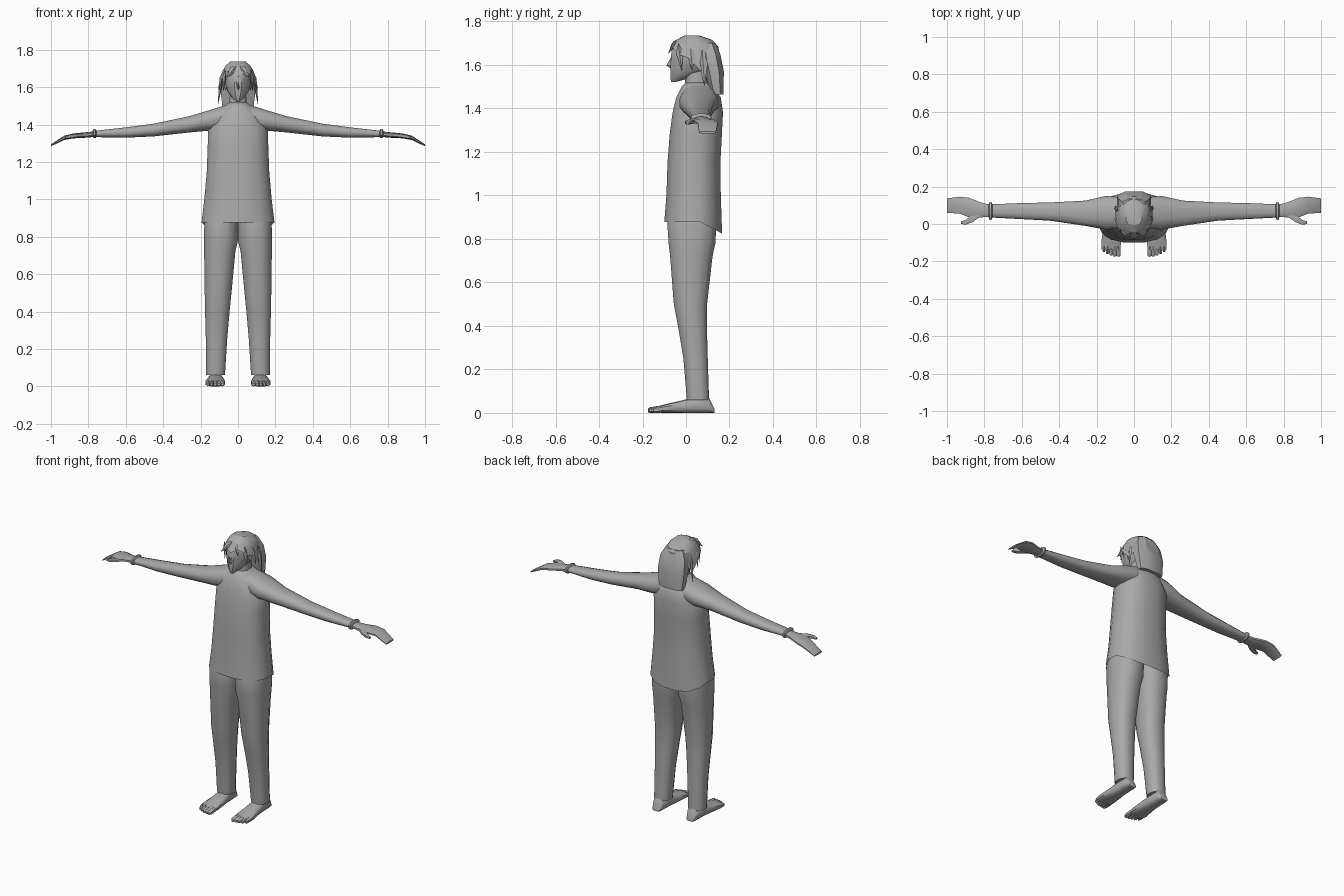
import bpy, bmesh, math
from mathutils import Vector

cube = bpy.data.objects.get("Cube")
if cube:
    bpy.data.objects.remove(cube, do_unlink=True)

grey = bpy.data.materials.new("plain grey")
grey.use_nodes = True
shade = (.4, .4, .4, 1)
grey.diffuse_color = shade
grey.node_tree.nodes["Principled BSDF"].inputs["Base Color"].default_value = shade


def finish(name, bm, mirror=False, angle=50):
    """Turn a bmesh into a shaded object, optionally mirrored across x."""
    bmesh.ops.recalc_face_normals(bm, faces=bm.faces)
    mesh = bpy.data.meshes.new(name)
    bm.to_mesh(mesh)
    bm.free()
    mesh.materials.append(grey)
    obj = bpy.data.objects.new(name, mesh)
    bpy.context.collection.objects.link(obj)
    if mirror:
        obj.modifiers.new("mirror", 'MIRROR').use_mirror_merge = False
    bpy.ops.object.select_all(action='DESELECT')
    obj.select_set(True)
    bpy.context.view_layer.objects.active = obj
    bpy.ops.object.shade_smooth_by_angle(angle=math.radians(angle))
    return obj


def ring(axis, at, a0, a1, b0, b1, sides, power):
    """Rounded outline between two bounds, square to the axis."""
    points = []
    for i in range(sides):
        t = math.tau * (i + .5) / sides
        c, s = math.cos(t), math.sin(t)
        a = math.copysign(abs(c) ** (2 / power), c)
        b = math.copysign(abs(s) ** (2 / power), s)
        scale = max(abs(math.cos(math.pi / sides)), .9) ** (2 / power)
        p = [(a0 + a1 + (a1 - a0) * a / scale) / 2,
             (b0 + b1 + (b1 - b0) * b / scale) / 2]
        p.insert(axis, at)
        points.append(Vector(p))
    return points


def loft(name, axis, rows, sides=12, power=2.4, mirror=False, caps=(True, True),
         angle=50, bend=None):
    """Skin a run of outlines; bend may move each point of the last one."""
    bm = bmesh.new()
    outlines = [ring(axis, *row, sides, power) for row in rows]
    if bend:
        outlines[-1] = [bend(i, p) for i, p in enumerate(outlines[-1])]
    loops = [[bm.verts.new(p) for p in o] for o in outlines]
    for low, high in zip(loops, loops[1:]):
        for i in range(sides):
            j = (i + 1) % sides
            bm.faces.new((low[i], low[j], high[j], high[i]))
    for cap, loop in zip(caps, (loops[0], loops[-1])):
        if cap:
            bm.faces.new(loop)
    return finish(name, bm, mirror, angle)


def spike(name, root, tip, across, depth, mirror=True):
    """Pointed four-sided lock, fullest a third of the way along."""
    bm = bmesh.new()
    root, tip, across, depth = map(Vector, (root, tip, across, depth))
    mid = root.lerp(tip, .35)
    ends = [bm.verts.new(root), bm.verts.new(tip)]
    belt = [bm.verts.new(mid + d) for d in (across, depth, -across, -depth)]
    for i in range(4):
        for end in ends:
            bm.faces.new((belt[i], belt[(i + 1) % 4], end))
    return finish(name, bm, mirror, 20)


# Loose shirt, open at the hem, which dips at the back
def hem(i, p):
    p.z -= max(0, p.y - .07) * .55
    return p


loft("shirt", 2, [
    (1.52, -.045, .045, .0, .1), (1.5, -.07, .07, -.02, .13),
    (1.45, -.125, .125, -.045, .16), (1.38, -.16, .16, -.062, .17),
    (1.28, -.162, .162, -.075, .165), (1.15, -.167, .167, -.085, .158),
    (1.0, -.18, .18, -.09, .16), (.877, -.195, .195, -.1, .166)],
    sides=16, caps=(True, False), bend=hem)

# Sleeves and cuffs
loft("sleeve", 0, [
    (.03, -.02, .14, 1.38, 1.515), (.15, -.03, .15, 1.368, 1.478),
    (.26, -.01, .125, 1.358, 1.445), (.45, .018, .115, 1.337, 1.405),
    (.6, .026, .112, 1.33, 1.385), (.77, .035, .105, 1.333, 1.366)],
    mirror=True)
loft("cuff", 0, [
    (.757, .035, .105, 1.335, 1.368), (.762, .022, .118, 1.327, 1.376),
    (.772, .022, .118, 1.327, 1.376), (.777, .035, .105, 1.335, 1.368)],
    mirror=True, angle=30)

# Mitten-like hands with a separate thumb
loft("hand", 0, [
    (.76, .04, .1, 1.335, 1.364), (.82, .035, .116, 1.33, 1.358),
    (.88, .035, .14, 1.327, 1.352), (.93, .055, .146, 1.318, 1.34),
    (1.0, .06, .137, 1.284, 1.294)], sides=10, mirror=True)
loft("thumb", 0, [
    (.82, .04, .07, 1.335, 1.355), (.865, .008, .05, 1.33, 1.352),
    (.9, -.004, .022, 1.325, 1.347), (.925, .0, .015, 1.325, 1.337)],
    sides=6, mirror=True)

# Trousers
loft("trouser_leg", 2, [
    (.95, .0, .165, -.07, .135), (.87, .0, .18, -.086, .14),
    (.78, .0, .182, -.08, .135), (.72, .014, .181, -.073, .122),
    (.5, .035, .178, -.056, .097), (.4, .045, .176, -.037, .096),
    (.25, .058, .172, -.012, .1), (.06, .07, .17, .004, .106)],
    mirror=True)

# Bare feet
loft("foot", 1, [
    (.13, .095, .145, .0, .02), (.105, .085, .155, .0, .07),
    (.03, .082, .158, .0, .068), (-.03, .074, .166, .0, .054),
    (-.1, .07, .175, .0, .038), (-.135, .072, .173, .003, .028)],
    sides=10, power=3, mirror=True)
for i in range(5):
    x = .083 + .0195 * i
    w = .0125 - .001 * i
    tip = -.175 + .003 * i * i / 2
    loft(f"toe_{i + 1}", 1, [
        (-.12, x - w, x + w, .002, .032), (tip + .01, x - w, x + w, .001, .025),
        (tip, x - w * .6, x + w * .6, .003, .018)], sides=6, mirror=True)

# Neck, head, nose and ears
loft("neck", 2, [(1.47, -.05, .05, -.005, .11), (1.58, -.042, .042, .0, .09)],
     sides=10)
loft("head", 2, [
    (1.522, -.01, .01, -.068, -.045), (1.54, -.03, .03, -.072, .02),
    (1.575, -.056, .056, -.072, .1), (1.62, -.068, .068, -.07, .125),
    (1.67, -.07, .07, -.066, .135), (1.71, -.05, .05, -.04, .1)],
    power=2.1, angle=35)
spike("nose", (0, -.06, 1.64), (0, -.066, 1.58), (.013, .004, -.022),
      (0, -.028, -.022), mirror=False)
spike("ear", (.066, .03, 1.635), (.066, .025, 1.58), (.004, .016, 0),
      (.014, .008, 0))


# Hair cap with a ragged lower edge, shorter over the face
def ragged(i, p):
    front = max(0, min(1, (.04 - p.y) / .08))
    p.z += .085 * front + (.016 if i % 2 else -.016)
    return p


loft("hair_cap", 2, [
    (1.736, -.042, .042, -.005, .06), (1.715, -.066, .066, -.043, .118),
    (1.685, -.084, .084, -.064, .146), (1.585, -.1, .1, -.075, .158)],
    sides=14, power=2.1, caps=(True, False), angle=25, bend=ragged)

# Long hair hanging behind
loft("back_hair", 2, [
    (1.7, -.06, .06, .07, .135), (1.65, -.085, .085, .07, .158),
    (1.57, -.092, .092, .085, .174), (1.465, -.08, .08, .115, .172)],
    sides=8, power=2.6, angle=25)

# Loose locks around the face
locks = [("fringe", (.01, -.045, 1.715), (.062, -.083, 1.65), (.012, 0, .016)),
         ("temple", (.07, -.035, 1.7), (.078, -.02, 1.57), (.004, .017, 0)),
         ("cheek", (.08, .02, 1.69), (.105, .03, 1.57), (.004, .02, 0)),
         ("side", (.085, .075, 1.67), (.108, .085, 1.5), (.004, .022, 0))]
for label, root, tip, across in locks:
    outward = (0, -.01, 0) if label == "fringe" else (.01, 0, 0)
    spike(label + "_lock", root, tip, across, outward)
